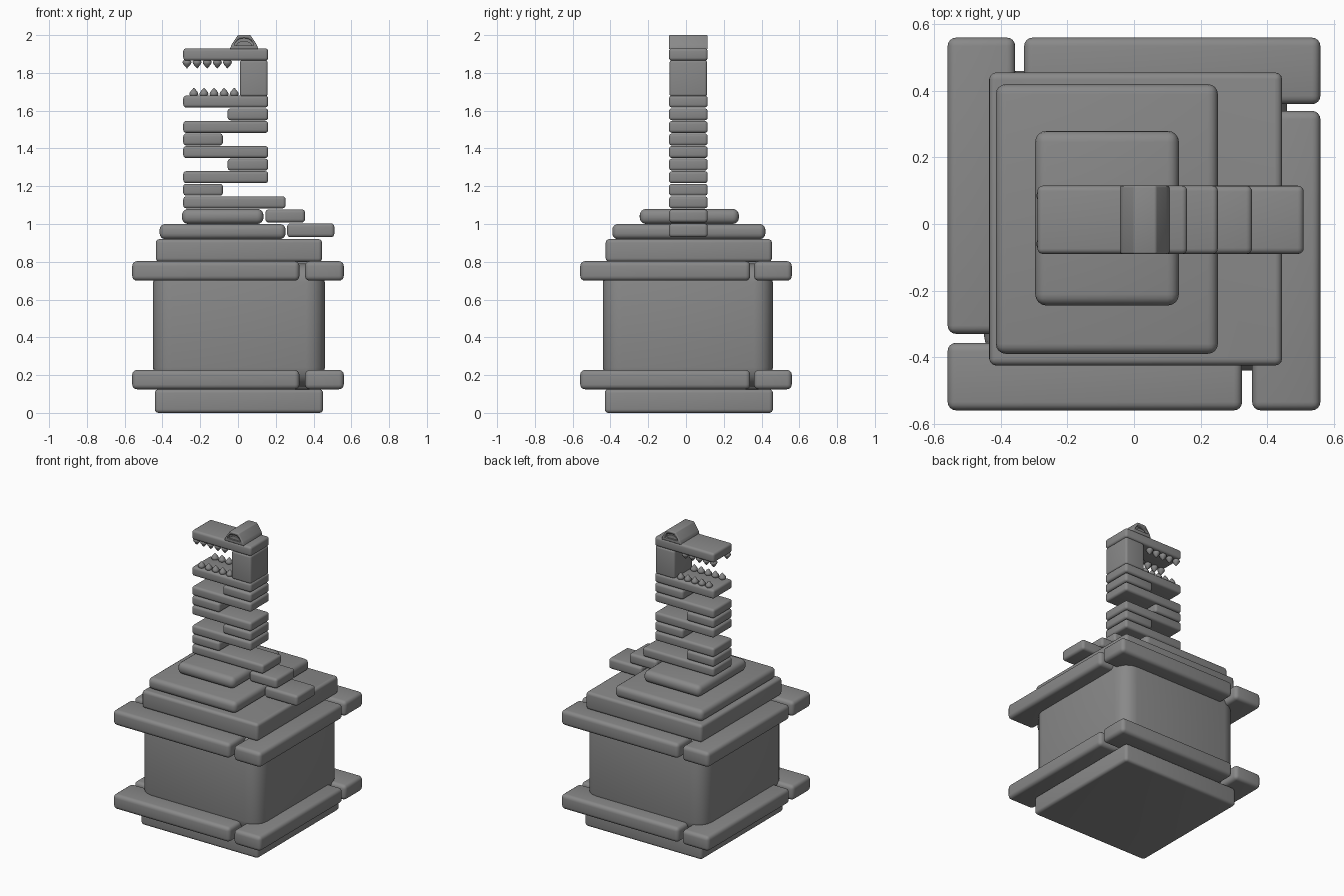
import bpy, bmesh, math
from mathutils import Matrix, Vector

if "Cube" in bpy.data.objects:
    bpy.data.objects.remove(bpy.data.objects["Cube"], do_unlink=True)

stone = bpy.data.materials.new("grey_stone")
stone.use_nodes = True
GREY = (0.25, 0.25, 0.25, 1)
stone.diffuse_color = GREY
stone.node_tree.nodes["Principled BSDF"].inputs["Base Color"].default_value = GREY


def finish(name, bm, angle=40):
    bmesh.ops.recalc_face_normals(bm, faces=bm.faces)
    mesh = bpy.data.meshes.new(name)
    bm.to_mesh(mesh)
    bm.free()
    mesh.materials.append(stone)
    obj = bpy.data.objects.new(name, mesh)
    bpy.context.collection.objects.link(obj)
    bpy.ops.object.select_all(action="DESELECT")
    obj.select_set(True)
    bpy.context.view_layer.objects.active = obj
    bpy.ops.object.shade_smooth_by_angle(angle=math.radians(angle))
    return obj


def block(name, x, y, z, round_by, corner=None):
    """Rounded slab between the given limits; corner rounds the upright edges separately."""
    bm = bmesh.new()
    bmesh.ops.create_cube(bm, size=1)
    for v in bm.verts:
        v.co = Vector([lo + (hi - lo) * (c + 0.5) for c, (lo, hi) in zip(v.co, (x, y, z))])
    if corner is None:
        edges = bm.edges[:]
    else:
        upright = [e for e in bm.edges if abs(e.verts[0].co.z - e.verts[1].co.z) > 0.01]
        bmesh.ops.bevel(bm, geom=upright, offset=corner, segments=3, profile=0.5, affect="EDGES")
        edges = [e for e in bm.edges if abs(e.verts[0].co.z - e.verts[1].co.z) < 0.001]
    bmesh.ops.bevel(bm, geom=edges, offset=round_by, segments=4, profile=0.5,
                    affect="EDGES", clamp_overlap=True)
    return finish(name, bm)


def prism(name, outline, y0, y1, round_by=0):
    """Outline in x and z, pulled from y0 to y1."""
    bm = bmesh.new()
    face = bm.faces.new([bm.verts.new((x, y0, z)) for x, z in outline])
    out = bmesh.ops.extrude_face_region(bm, geom=[face])
    moved = [g for g in out["geom"] if isinstance(g, bmesh.types.BMVert)]
    bmesh.ops.translate(bm, verts=moved, vec=(0, y1 - y0, 0))
    if round_by:
        bmesh.ops.bevel(bm, geom=bm.edges[:], offset=round_by, segments=3,
                        profile=0.5, affect="EDGES")
    return finish(name, bm)


# Pedestal: foot, bulging body and cap
block("base_slab", (-0.44, 0.45), (-0.43, 0.46), (0, 0.125), 0.042, 0.02)
block("body", (-0.45, 0.46), (-0.44, 0.46), (0.14, 0.79), 0.1)
block("cap_slab", (-0.435, 0.445), (-0.425, 0.455), (0.8, 0.92), 0.042, 0.02)

# Two bands of planks laid in a pinwheel
for level, z in (("lower", (0.125, 0.227)), ("upper", (0.7, 0.803))):
    block(level + "_front_plank", (-0.56, 0.325), (-0.56, -0.357), z, 0.025)
    block(level + "_left_plank", (0.355, 0.56), (-0.56, 0.34), z, 0.025)
    block(level + "_back_plank", (-0.33, 0.56), (0.36, 0.56), z, 0.025)
    block(level + "_right_plank", (-0.56, -0.357), (-0.33, 0.56), z, 0.025)

# Steps on the cap
block("large_step", (-0.415, 0.252), (-0.39, 0.42), (0.92, 1.0), 0.03)
block("small_step", (-0.297, 0.135), (-0.245, 0.28), (1.0, 1.08), 0.034)

# Tail, zigzag neck and jaws share one width
DEPTH = (-0.09, 0.115)
LONG, LEFT, RIGHT = (-0.29, 0.16), (-0.055, 0.16), (-0.29, -0.08)
block("tail_tip", (0.26, 0.51), DEPTH, (0.93, 1.003), 0.018)
block("tail_root", (0.145, 0.355), DEPTH, (1.008, 1.077), 0.018)
block("neck_base", (-0.29, 0.252), DEPTH, (1.083, 1.146), 0.016)
spans = (RIGHT, LONG, LEFT, LONG, RIGHT, LONG, LEFT)
for i, span in enumerate(spans):
    z = 1.15 + i * 0.0665
    block(f"neck_block_{i + 1}", span, DEPTH, (z, z + 0.063), 0.016)
block("lower_jaw", LONG, DEPTH, (1.617, 1.68), 0.016)
block("head_back", (0.01, 0.157), (-0.087, 0.112), (1.675, 1.868), 0.014)
block("upper_jaw", LONG, DEPTH, (1.865, 1.93), 0.016)


# Teeth: pointed drops in two rows on each jaw
def tooth(name, x, y, z, way):
    bm = bmesh.new()
    rings = ((0.014, -0.006), (0.024, 0.008), (0.021, 0.018), (0.011, 0.031), (0.001, 0.042))
    loops = []
    for r, h in rings:
        loops.append([bm.verts.new((x + r * math.cos(a), y + r * math.sin(a), z + way * h))
                      for a in (math.tau * k / 10 for k in range(10))])
    for a, b in zip(loops, loops[1:]):
        for k in range(10):
            j = (k + 1) % 10
            bm.faces.new((a[k], a[j], b[j], b[k]))
    bm.faces.new(loops[0])
    bm.faces.new(loops[-1])
    finish(name, bm, 60)


for side, y in (("front", -0.06), ("back", 0.085)):
    for i in range(5):
        tooth(f"upper_{side}_tooth_{i + 1}", -0.27 + i * 0.0535, y, 1.866, -1)
        tooth(f"lower_{side}_tooth_{i + 1}", -0.234 + i * 0.0535, y, 1.679, 1)


# Brow with an arched eye socket on each side
def arch(cx, z, rx, rz):
    return [(cx + rx * math.cos(math.pi * k / 12), z + rz * math.sin(math.pi * k / 12))
            for k in range(13)]


brow = prism("brow", [(-0.043, 1.925), (0.108, 1.925), (0.1, 1.948), (0.066, 2.0),
                      (0.0, 2.0), (-0.035, 1.948)], *DEPTH, 0.006)
for side, face_y, way in (("front", DEPTH[0], 1), ("back", DEPTH[1], -1)):
    cutter = prism("socket_cutter", arch(0.032, 1.946, 0.05, 0.038),
                   face_y - way * 0.02, face_y + way * 0.025)
    cut = brow.modifiers.new("socket", "BOOLEAN")
    cut.operation = "DIFFERENCE"
    cut.object = cutter
    bpy.context.view_layer.objects.active = brow
    bpy.ops.object.modifier_apply(modifier=cut.name)
    bpy.data.objects.remove(cutter, do_unlink=True)
    prism(side + "_eye", arch(0.032, 1.945, 0.04, 0.024),
          face_y + way * 0.03, face_y + way * 0.01)
